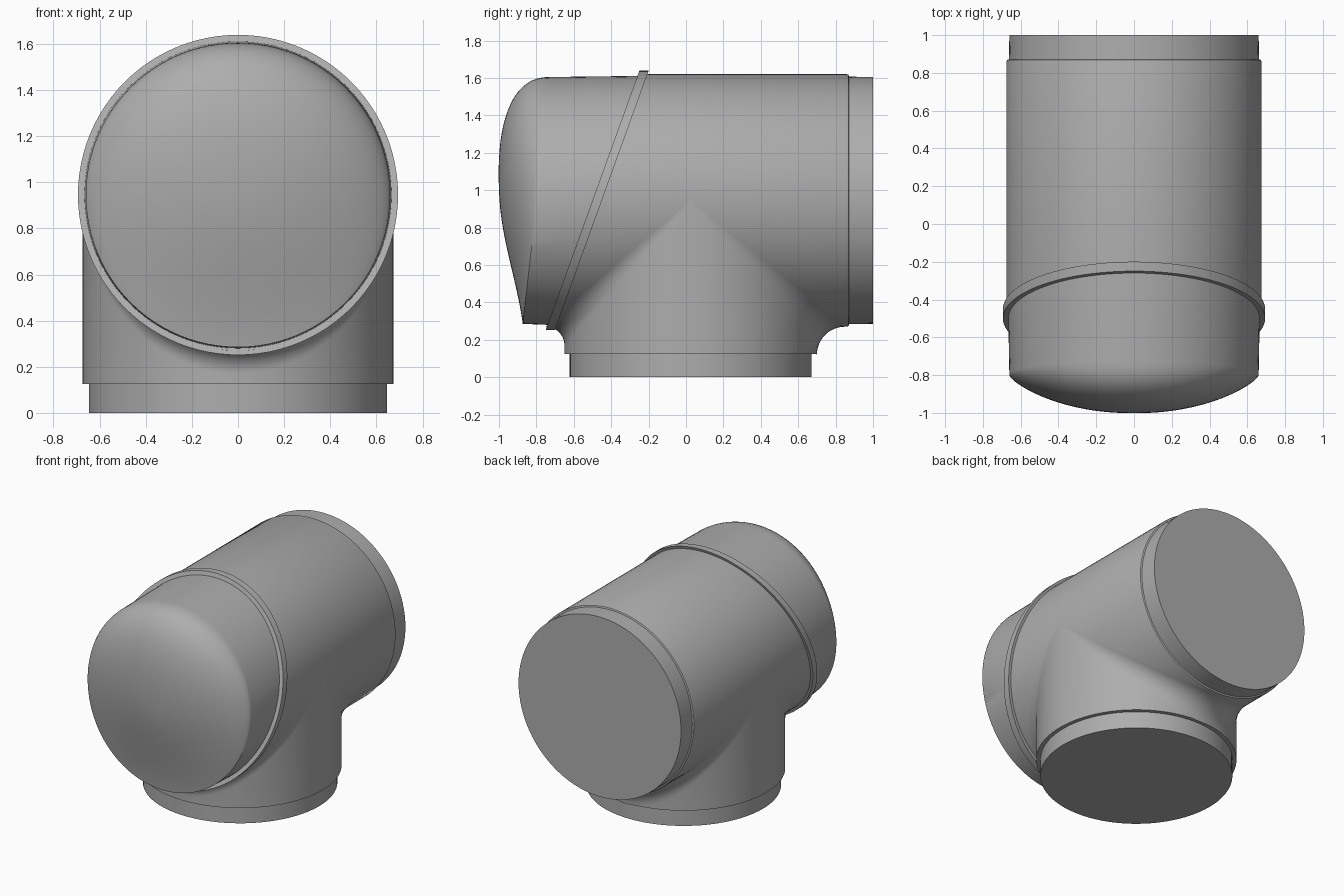
import bpy, bmesh
from math import sin, cos, pi, radians
from mathutils import Vector

if "Cube" in bpy.data.objects:
    bpy.data.objects.remove(bpy.data.objects["Cube"])

SEG = 96          # sides around each pipe
R = 0.675         # pipe radius
ZC = 0.945        # height of the horizontal axis
YC = 0.025        # depth of the vertical axis
RING_LEAN = 0.361
RIM_LEAN = 0.115

grey = bpy.data.materials.new("plain_grey")
grey.use_nodes = True
colour = (0.42, 0.42, 0.42, 1)
grey.diffuse_color = colour
grey.node_tree.nodes["Principled BSDF"].inputs["Base Color"].default_value = colour


def loft(name, rings, cap_start=False, cap_end=False, closed=False):
    """Skin a list of equal-length point rings into a smooth object."""
    bm = bmesh.new()
    rows = [[bm.verts.new(p) for p in ring] for ring in rings]
    pairs = list(zip(rows, rows[1:]))
    if closed:
        pairs.append((rows[-1], rows[0]))
    for a, b in pairs:
        for i in range(len(a)):
            j = (i + 1) % len(a)
            bm.faces.new((a[i], a[j], b[j], b[i]))
    if cap_start:
        bm.faces.new(rows[0])
    if cap_end:
        bm.faces.new(rows[-1])
    bmesh.ops.remove_doubles(bm, verts=bm.verts, dist=0.0002)
    bmesh.ops.recalc_face_normals(bm, faces=bm.faces)
    mesh = bpy.data.meshes.new(name)
    bm.to_mesh(mesh)
    bm.free()
    obj = bpy.data.objects.new(name, mesh)
    bpy.context.collection.objects.link(obj)
    mesh.materials.append(grey)
    bpy.ops.object.select_all(action="DESELECT")
    obj.select_set(True)
    bpy.context.view_layer.objects.active = obj
    bpy.ops.object.shade_smooth_by_angle(angle=radians(32))
    return obj


ANGLES = [2 * pi * i / SEG for i in range(SEG)]


def across(radius, y, lean=0.0):
    """Ring around the horizontal axis, leaning forward or back with height."""
    return [(radius * cos(a), y + lean * radius * sin(a), ZC + radius * sin(a)) for a in ANGLES]


def level(radius, z):
    """Ring around the vertical axis."""
    return [(radius * cos(a), YC + radius * sin(a), z) for a in ANGLES]


# Horizontal pipe, cut at a slant behind the band, with a softened back edge
loft("main_pipe", [across(R, -0.475, RING_LEAN), across(R, 0.86), across(R - 0.003, 0.868),
                   across(R - 0.01, 0.872), across(0.62, 0.872)])

# Stepped collars on the two open ends
loft("back_collar", [across(0.662, 0.86), across(0.66, 1.0)], cap_end=True)
loft("base_collar", [level(0.647, 0), level(0.647, 0.13)], cap_start=True)

# Slanted band around the pipe
band = [(0.655, -0.5), (0.694, -0.5), (0.694, -0.45), (0.655, -0.45)]
loft("slanted_band", [across(r, y, RING_LEAN) for r, y in band], closed=True)


# Downward branch, blended into the pipe by a rolling-ball fillet
def fillet_ring(t):
    ring = []
    for a in ANGLES:
        r = 0.125 + 0.025 * sin(a)
        centre = Vector((cos(a), sin(a), -abs(sin(a)))) * (R + r)
        start = Vector((-cos(a), -sin(a), 0))
        end = Vector((-cos(a), 0, abs(sin(a))))
        turn = start.angle(end)
        if turn < 1e-4:
            d = start
        else:
            d = (start * sin((1 - t) * turn) + end * sin(t * turn)) / sin(turn)
        ring.append(centre + d * r + Vector((0, YC, ZC)))
    return ring


STEPS = 12
loft("branch_pipe", [level(0.62, 0.125), level(R, 0.125)]
     + [fillet_ring(i / STEPS) for i in range(STEPS + 1)])


# Domed front, full and round at the top, flatter with a crisp rim at the bottom
def dome_ring(s):
    ring = []
    for a in ANGLES:
        v = s * sin(a)
        bulge = 0.2 * max(0, 1 - s * s) ** (0.7 - 0.3 * sin(a)) * (1 + 0.59 * v)
        rim = -0.797 + RIM_LEAN * 0.66 * v
        ring.append((0.66 * s * cos(a), rim - bulge, ZC + 0.66 * v))
    return ring


DOME = 28
loft("front_cap", [dome_ring(sin(pi / 2 * i / DOME)) for i in range(DOME + 1)]
     + [across(0.666, -0.475, RING_LEAN)])
